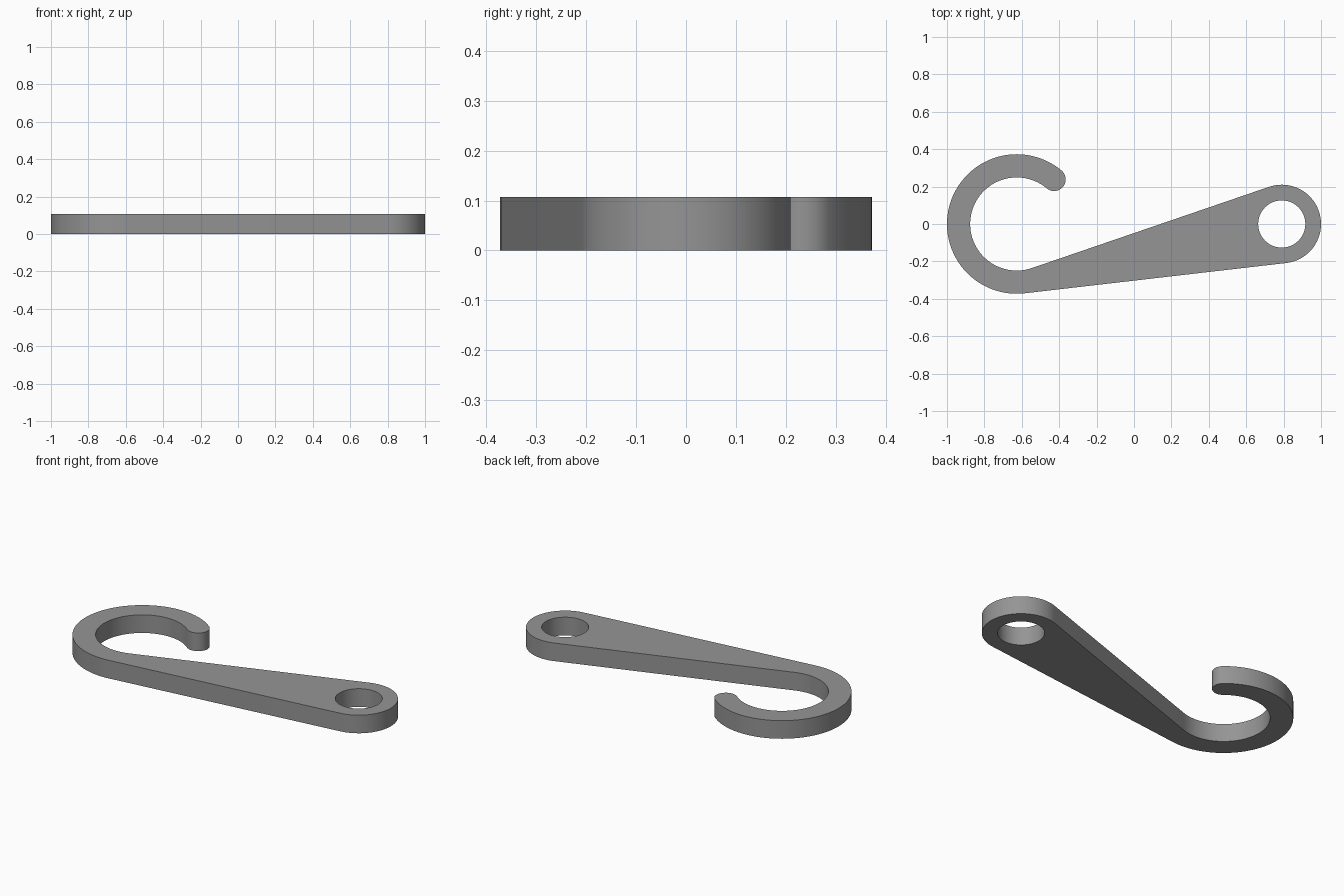
import bpy, bmesh, math
from mathutils import Vector

if "Cube" in bpy.data.objects:
    bpy.data.objects.remove(bpy.data.objects["Cube"])

THICK = 0.107
HOOK, R_OUT, R_IN = Vector((-0.627, 0)), 0.373, 0.249
EYE, R_EYE, R_HOLE = Vector((0.79, 0)), 0.21, 0.126
TIP = 50.0                                   # angle where the hook opens
SPAN = EYE.x - HOOK.x


def arc(c, r, a0, a1, step=4):
    """Points on an arc from a0 to a1 degrees."""
    n = max(2, round(abs(a1 - a0) / step))
    angles = [math.radians(a0 + (a1 - a0) * i / n) for i in range(n + 1)]
    return [(c.x + r * math.cos(a), c.y + r * math.sin(a)) for a in angles]


# Directions of the tangent lines that form the arm's two straight edges
low = -math.degrees(math.acos((R_OUT - R_EYE) / SPAN))
high = math.degrees(math.acos(-(R_IN + R_EYE) / SPAN))

# Outline: outer hook, eye, inner hook, rounded tip
mid, tip_r = (R_OUT + R_IN) / 2, (R_OUT - R_IN) / 2
t = math.radians(TIP)
tip_c = HOOK + mid * Vector((math.cos(t), math.sin(t)))
outline = (arc(HOOK, R_OUT, TIP, 360 + low)
           + arc(EYE, R_EYE, low, high)
           + arc(HOOK, R_IN, 180 + high, TIP)
           + arc(tip_c, tip_r, TIP - 180, TIP, 10)[1:-1])
hole = arc(EYE, R_HOLE, 0, 360, 5)[:-1]

# Fill the outline around the hole and extrude it
bm = bmesh.new()
for loop in (outline, hole):
    vs = [bm.verts.new((x, y, 0)) for x, y in loop]
    for i, v in enumerate(vs):
        bm.edges.new((v, vs[(i + 1) % len(vs)]))
bmesh.ops.triangle_fill(bm, use_beauty=True, edges=bm.edges[:], normal=(0, 0, 1))
ext = bmesh.ops.extrude_face_region(bm, geom=bm.faces[:], use_keep_orig=True)
bmesh.ops.translate(bm, vec=(0, 0, THICK),
                    verts=[g for g in ext["geom"] if isinstance(g, bmesh.types.BMVert)])
bmesh.ops.recalc_face_normals(bm, faces=bm.faces[:])

mesh = bpy.data.meshes.new("hook_lever")
bm.to_mesh(mesh)
bm.free()
lever = bpy.data.objects.new("hook_lever", mesh)
bpy.context.collection.objects.link(lever)

grey = bpy.data.materials.new("mid grey")
grey.diffuse_color = (0.3, 0.3, 0.3, 1)
grey.use_nodes = True
grey.node_tree.nodes["Principled BSDF"].inputs["Base Color"].default_value = grey.diffuse_color
mesh.materials.append(grey)

bpy.context.view_layer.objects.active = lever
lever.select_set(True)
bpy.ops.object.shade_smooth_by_angle(angle=math.radians(30))
